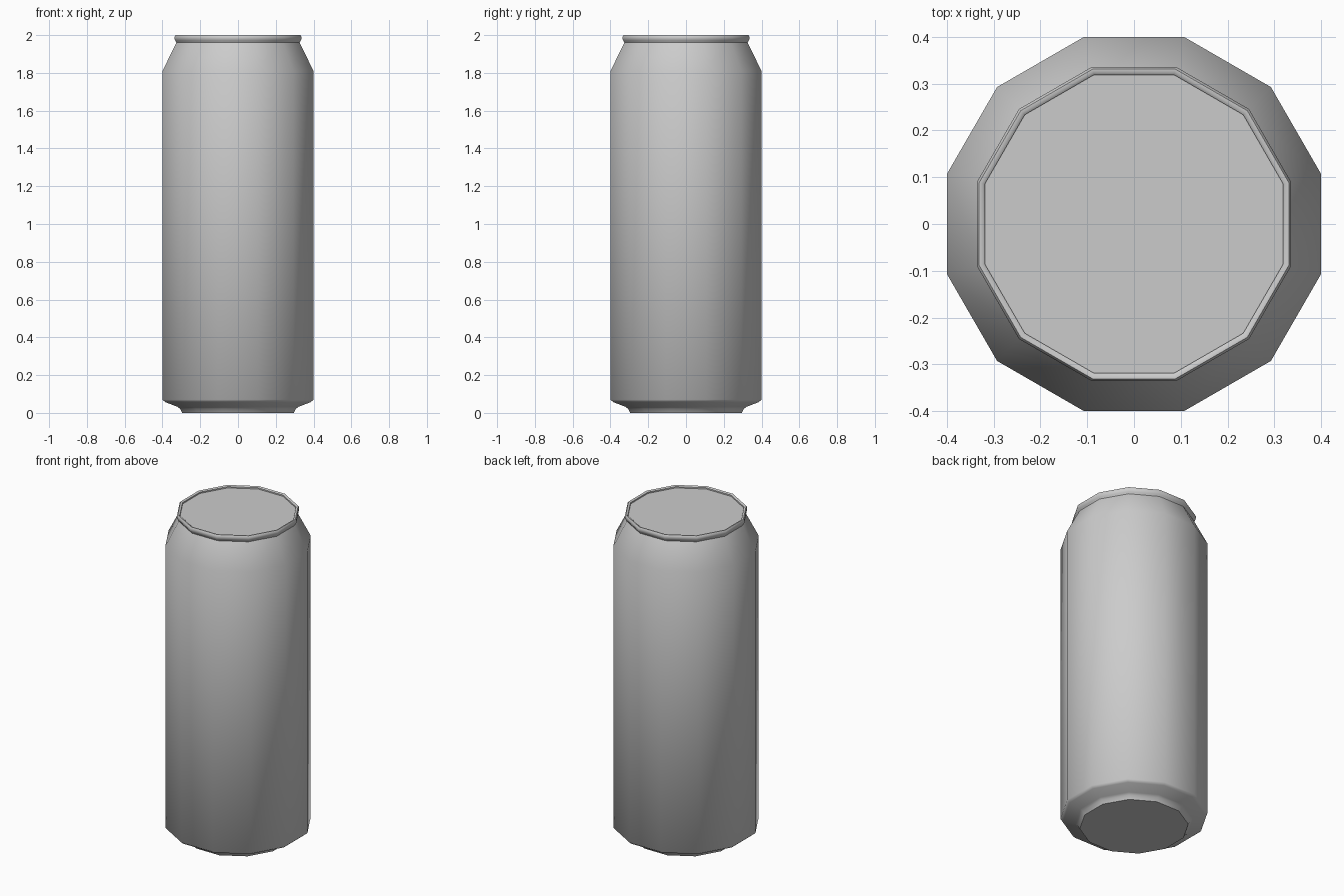
import bpy, bmesh, math

if "Cube" in bpy.data.objects:
    bpy.data.objects.remove(bpy.data.objects["Cube"])

SIDES = 12
FLAT = math.cos(math.pi / SIDES)   # profile radii are measured to the flat sides


def lathe(name, profile, cap_start=False, cap_end=False, closed=False):
    """Turn an (across-flat radius, z) profile into a 12-sided shell."""
    bm = bmesh.new()
    rings = []
    for r, z in profile:
        ring = []
        for i in range(SIDES):
            a = 2 * math.pi * (i + 0.5) / SIDES
            ring.append(bm.verts.new((r / FLAT * math.cos(a), r / FLAT * math.sin(a), z)))
        rings.append(ring)
    pairs = list(zip(rings, rings[1:]))
    if closed:
        pairs.append((rings[-1], rings[0]))
    for lo, hi in pairs:
        for i in range(SIDES):
            j = (i + 1) % SIDES
            bm.faces.new((lo[i], lo[j], hi[j], hi[i]))
    if cap_start:
        bm.faces.new(rings[0][::-1])
    if cap_end:
        bm.faces.new(rings[-1])
    mesh = bpy.data.meshes.new(name)
    bm.to_mesh(mesh)
    bm.free()
    obj = bpy.data.objects.new(name, mesh)
    bpy.context.collection.objects.link(obj)
    bpy.ops.object.select_all(action='DESELECT')
    obj.select_set(True)
    bpy.context.view_layer.objects.active = obj
    bpy.ops.object.shade_smooth_by_angle(angle=math.radians(50))
    return obj


# Body: stepped foot, straight wall, tapered shoulder, rolled rim and shallow lid
lathe("can_body", [
    (0.295, 0.0), (0.307, 0.022), (0.32, 0.032), (0.385, 0.057), (0.40, 0.07),
    (0.40, 1.81), (0.326, 1.96),
    (0.331, 1.97), (0.336, 1.978), (0.336, 1.992), (0.331, 2.0),
    (0.325, 2.0), (0.319, 1.995), (0.319, 1.987),
], cap_start=True, cap_end=True)
